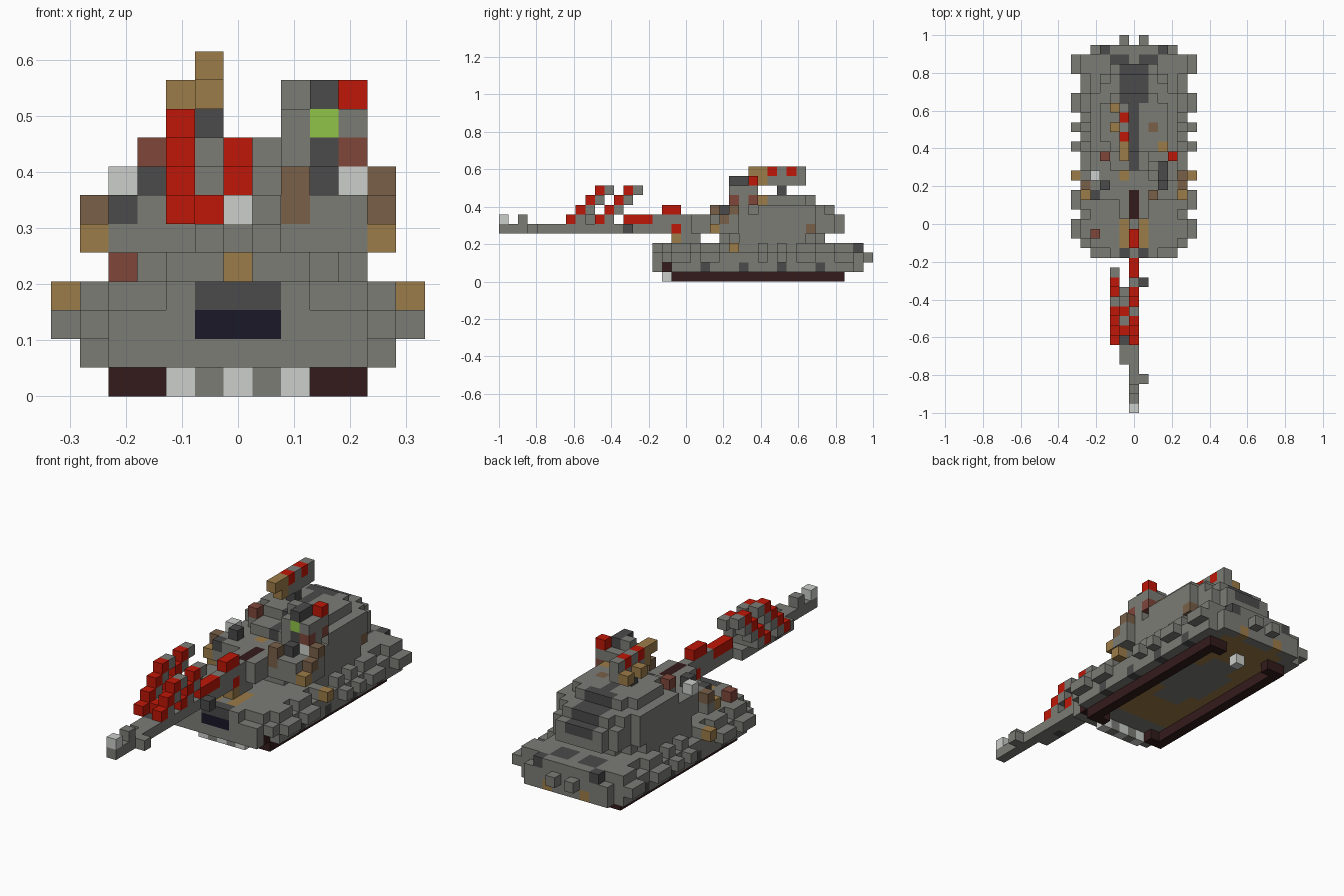
import bpy
import bmesh
from mathutils import Vector

cube = bpy.data.objects.get("Cube")
if cube:
    bpy.data.objects.remove(cube, do_unlink=True)

UNIT = 2 / 39  # edge of one block
COLOURS = {
    "grey": (.2, .2, .18), "dark_grey": (.069, .069, .069),
    "red": (.52, .008, .002), "tan": (.33, .2, .066),
    "brown": (.19, .116, .064), "maroon": (.21, .061, .042),
    "light_grey": (.6, .62, .6), "track_brown": (.034, .011, .011),
    "navy": (.01, .009, .02), "green": (.28, .55, .065),
}
materials = {}
for label, rgb in COLOURS.items():
    mat = bpy.data.materials.new(label)
    mat.use_nodes = True
    mat.diffuse_color = (*rgb, 1)
    shader = next(n for n in mat.node_tree.nodes if n.type == 'BSDF_PRINCIPLED')
    shader.inputs["Base Color"].default_value = (*rgb, 1)
    shader.inputs["Roughness"].default_value = .9
    materials[label] = mat
LABELS = list(COLOURS)

blocks = {}  # block position -> (part, colour)


def span(v):
    return range(v[0], v[1] + 1) if isinstance(v, tuple) else (v,)


def fill(part, colour, x, y, z, mirror=False):
    """Fill a box of blocks; x, y, z are single cells or inclusive ranges."""
    for i in span(x):
        for j in span(y):
            for k in span(z):
                for side in ((i, -i) if mirror else (i,)):
                    blocks[side, j, k] = (part, colour)


# Hull with stepped side skirts and rounded upper corners
LUMPS = (18, 19, 21, 22, 27, 29, 31, 32, 35, 36)
for j in range(16, 38):
    for k in (1, 2, 3):
        half = 4 if j in (16, 37) or (j == 17 and k == 1) else 5
        if k == 3:
            half = {16: 2, 17: 4, 37: 3}.get(j, 5 if j in LUMPS else 4)
        fill("hull", "grey", (-half, half), j, k)
for j in LUMPS:
    fill("side_skirt", "grey", 6, j, 2, True)
fill("side_skirt", "grey", 5, 24, 3, True)
fill("side_skirt", "tan", 6, 24, 3, True)
for j in range(21, 34, 4):
    fill("wheels", "dark_grey", 5, j, 1, True)

# Underside plate: tan with a grey oval
for j in range(20, 37):
    for i in range(-3, 4):
        if (i / 2.6) ** 2 + ((j - 28) / 4.5) ** 2 >= 1:
            fill("hull", "tan", i, j, 1)

# Hull front and rear details
fill("front_hatch", "navy", (-1, 1), 16, 2)
fill("front_hatch", "dark_grey", (-1, 1), 16, 3)
fill("deck_hatch", "dark_grey", (1, 2), (35, 36), 3, True)
fill("deck_hatch", "dark_grey", 3, 37, 3, True)
fill("hull", "tan", 1, (17, 19), 3, True)
fill("hull", "tan", 2, 37, 1, True)
fill("rear_lamps", "grey", 1, 38, 2, True)

# Tracks and lower teeth
fill("tracks", "track_brown", 4, (18, 35), 0, True)
fill("tracks", "track_brown", 4, 17, 1, True)
for j in (18, 35):
    fill("tracks", "track_brown", 3, j, 0, True)
for i in range(-2, 3):
    fill("front_teeth", "grey" if i % 2 else "light_grey", i, 17, 0)
fill("rear_tooth", "light_grey", 0, 34, 0)

# Turret, one rounded layer at a time: height -> first row, last row, half width
LAYERS = {4: (23, 33, 4), 5: (22, 35, 4), 6: (22, 35, 4), 7: (25, 34, 4), 8: (27, 32, 3)}
for k, (first, last, half) in LAYERS.items():
    middle, reach = (first + last) / 2, (last - first) / 2
    for j in range(first, last + 1):
        for i in range(-half, half + 1):
            if abs(i / (half + .5)) ** 2.4 + abs((j - middle) / (reach + .5)) ** 2.4 <= 1.05:
                spine = (i == 0 and k > 5) or (abs(i) == 1 and j > 31 and k > 6)
                fill("turret", "dark_grey" if spine else "grey", i, j, k)
fill("turret_bustle", "dark_grey", (-1, 1), 35, 6)
fill("turret_bustle", "dark_grey", (-1, 1), 34, 7)

# Gun mount and barrel
fill("gun_mount", "grey", 0, (18, 20), 4)
fill("gun_mount", "tan", 0, 18, 4)
fill("gun_mount", "grey", (-1, 1), (20, 24), (5, 6))
fill("gun_mount", "track_brown", 0, (20, 22), 6)
fill("gun_mount", "tan", -1, 24, 6)
fill("barrel", "grey", 0, (0, 19), 5)
fill("barrel", "red", 0, 18, 5)
fill("barrel", "grey", 0, (16, 19), 6)
fill("barrel", "red", 0, (17, 18), 7)
fill("barrel", "red", 0, (13, 15), 6)
fill("barrel", "grey", -1, (5, 12), 5)
fill("barrel", "grey", 1, 3, 5)
fill("barrel", "dark_grey", 1, 13, 5)
fill("muzzle", "grey", 0, 2, 6)
fill("muzzle", "light_grey", 0, 0, 6)

# Two slanted rings wound about the barrel, red in front and grey behind
for start in (1, 4):
    for depth, colour in enumerate(("red", "grey")):
        for k in range(6, 10):
            row = k + start + depth
            fill("barrel_ring", colour, -2, row, k)
            if k < 9:
                fill("barrel_ring", colour, 0, row, k)
fill("barrel_ring", "grey", -1, (8, 11), 6)
for j in (8, 10):
    fill("barrel_ring", "red", -1, j, 6)
fill("barrel", "dark_grey", -1, 7, 5)

# Packs and boxes around the turret
fill("packs", "grey", (3, 4), (22, 25), (5, 6), True)
fill("packs", "tan", 5, 22, 5, True)
fill("packs", "grey", 5, 23, 5, True)
fill("packs", "brown", 5, 23, 6, True)
fill("packs", "brown", 5, 24, 7)
fill("packs", "grey", 5, 24, (5, 6))
fill("packs", "dark_grey", -4, 22, 6)
fill("packs", "light_grey", 4, 24, 7, True)
fill("packs", "dark_grey", 3, 23, 7, True)
fill("packs", "brown", 2, 22, (6, 7))
fill("packs", "maroon", -4, 18, 4)
fill("packs", "maroon", -3, 26, 8)
fill("packs", "grey", -3, 26, 7)
fill("packs", "tan", 3, 27, 8)
fill("packs", "brown", 2, 29, 8)
fill("packs", "brown", 4, 32, 5)

# Lookout post
fill("lookout", "grey", (2, 3), (24, 26), (7, 9))
fill("lookout", "dark_grey", 3, 24, (7, 8))
fill("lookout", "green", 3, 24, 9)
fill("lookout", "maroon", 4, 24, 8)
fill("lookout", "grey", 4, 25, (7, 8))
fill("lookout", "maroon", 4, 26, 8)
fill("lookout", "grey", 4, (24, 26), 9)
fill("lookout", "dark_grey", 3, (24, 25), 10)
fill("lookout", "grey", 2, 25, 10)
fill("lookout", "red", 4, 26, 10)

# Roof gun
fill("roof_gun", "dark_grey", -1, 29, 9)
fill("roof_gun", "grey", -1, (27, 31), (10, 11))
fill("roof_gun", "tan", -1, 27, 10)
fill("roof_gun", "tan", -2, 29, 10)
fill("roof_gun", "tan", -2, 31, 10)
fill("roof_gun", "tan", -1, (26, 27), 11)
for j in (28, 30):
    fill("roof_gun", "red", -1, j, 11)

# Turn each part into a mesh of its outside block faces
AXES = [Vector(a) for a in ((1, 0, 0), (0, 1, 0), (0, 0, 1))]
for part in sorted({p for p, _ in blocks.values()}):
    bm = bmesh.new()
    for cell, (owner, colour) in blocks.items():
        if owner != part:
            continue
        centre = Vector((cell[0], cell[1] - 19, cell[2] + .5))
        for a in range(3):
            for sign in (1, -1):
                normal = AXES[a] * sign
                if tuple(int(c + n) for c, n in zip(cell, normal)) in blocks:
                    continue
                u, v = AXES[(a + 1) % 3], AXES[(a + 2) % 3] * sign
                ring = (u + v, v - u, -u - v, u - v)
                face = bm.faces.new([bm.verts.new((centre + (normal + r) / 2) * UNIT) for r in ring])
                face.material_index = LABELS.index(colour)
    bmesh.ops.remove_doubles(bm, verts=bm.verts, dist=UNIT / 100)
    mesh = bpy.data.meshes.new(part)
    bm.to_mesh(mesh)
    bm.free()
    for label in LABELS:
        mesh.materials.append(materials[label])
    bpy.context.collection.objects.link(bpy.data.objects.new(part, mesh))
